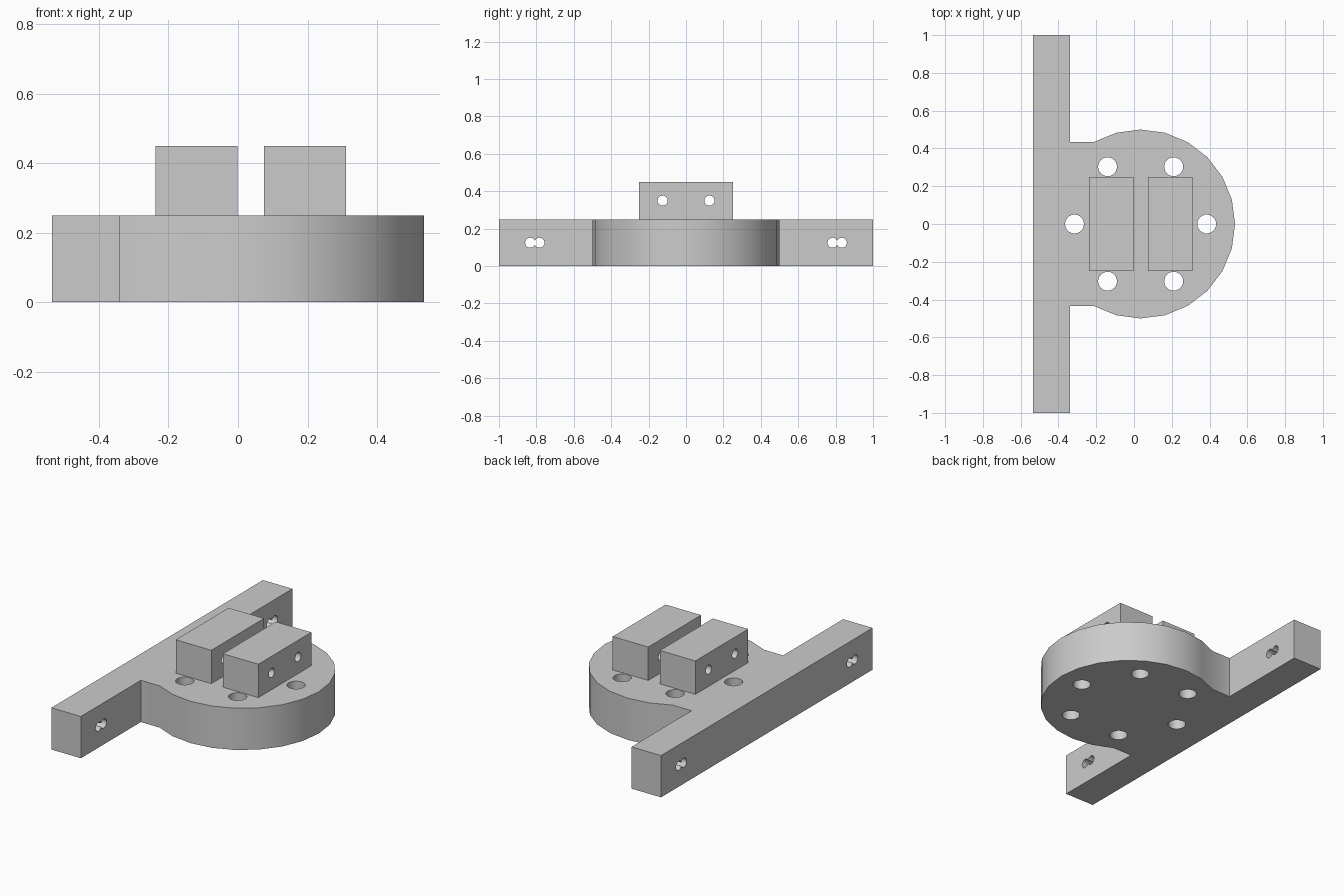
import bpy, bmesh
from math import sin, cos, radians, pi
from mathutils import Matrix

if "Cube" in bpy.data.objects:
    bpy.data.objects.remove(bpy.data.objects["Cube"])

HEIGHT = 0.25
CX, RADIUS = 0.035, 0.5

grey = bpy.data.materials.new("light_grey")
grey.use_nodes = True
grey.diffuse_color = (0.6, 0.6, 0.6, 1)
grey.node_tree.nodes["Principled BSDF"].inputs["Base Color"].default_value = (0.6, 0.6, 0.6, 1)


def add_object(name, bm):
    bmesh.ops.recalc_face_normals(bm, faces=bm.faces[:])
    mesh = bpy.data.meshes.new(name)
    bm.to_mesh(mesh)
    bm.free()
    mesh.materials.append(grey)
    obj = bpy.data.objects.new(name, mesh)
    bpy.context.collection.objects.link(obj)
    return obj


def prism(name, outline, z0, z1):
    bm = bmesh.new()
    face = bm.faces.new([bm.verts.new((x, y, z0)) for x, y in outline])
    ext = bmesh.ops.extrude_face_region(bm, geom=[face])
    verts = [v for v in ext["geom"] if isinstance(v, bmesh.types.BMVert)]
    bmesh.ops.translate(bm, verts=verts, vec=(0, 0, z1 - z0))
    return add_object(name, bm)


def drill(obj, centre, radius, axis):
    """Cut a round through-hole along the x or z axis."""
    turn = Matrix.Rotation(pi / 2, 4, "Y") if axis == "x" else Matrix()
    bm = bmesh.new()
    bmesh.ops.create_cone(bm, cap_ends=True, segments=24, radius1=radius, radius2=radius,
                          depth=3, matrix=Matrix.Translation(centre) @ turn)
    cutter = add_object("hole_cutter", bm)
    cutter.hide_render = True
    mod = obj.modifiers.new("hole", "BOOLEAN")
    mod.operation, mod.solver, mod.object = "DIFFERENCE", "EXACT", cutter
    bpy.context.view_layer.objects.active = obj
    bpy.ops.object.modifier_apply(modifier=mod.name)
    bpy.data.objects.remove(cutter)


# Base plate: long mounting bar, short neck and round flange in one outline
arc = [(CX + RADIUS * cos(radians(a)), RADIUS * sin(radians(a))) for a in range(-120, 121, 15)]
neck = arc[-1][1]
bar = [(-0.34, neck), (-0.34, 1), (-0.535, 1), (-0.535, -1), (-0.34, -1), (-0.34, -neck)]
base = prism("base_plate", arc + bar, 0, HEIGHT)

# Ring of bolt holes through the flange
for i in range(6):
    a = i * pi / 3
    drill(base, (CX + 0.35 * cos(a), 0.35 * sin(a), 0), 0.05, "z")

# Paired mounting holes near the bar ends
for y in (-0.833, -0.784, 0.784, 0.833):
    drill(base, (0, y, HEIGHT / 2), 0.027, "x")

# Two upright lugs with cross-pin holes
lugs = []
for name, x0, x1 in (("right_lug", -0.237, -0.002), ("left_lug", 0.075, 0.31)):
    lug = prism(name, [(x0, -0.25), (x1, -0.25), (x1, 0.25), (x0, 0.25)], HEIGHT, 0.45)
    for y in (-0.125, 0.125):
        drill(lug, (0, y, 0.35), 0.027, "x")
    lugs.append(lug)

# Smooth the curved walls, keep the corners crisp
bpy.ops.object.select_all(action="DESELECT")
for obj in [base] + lugs:
    obj.select_set(True)
bpy.context.view_layer.objects.active = base
bpy.ops.object.shade_smooth_by_angle(angle=radians(30))
